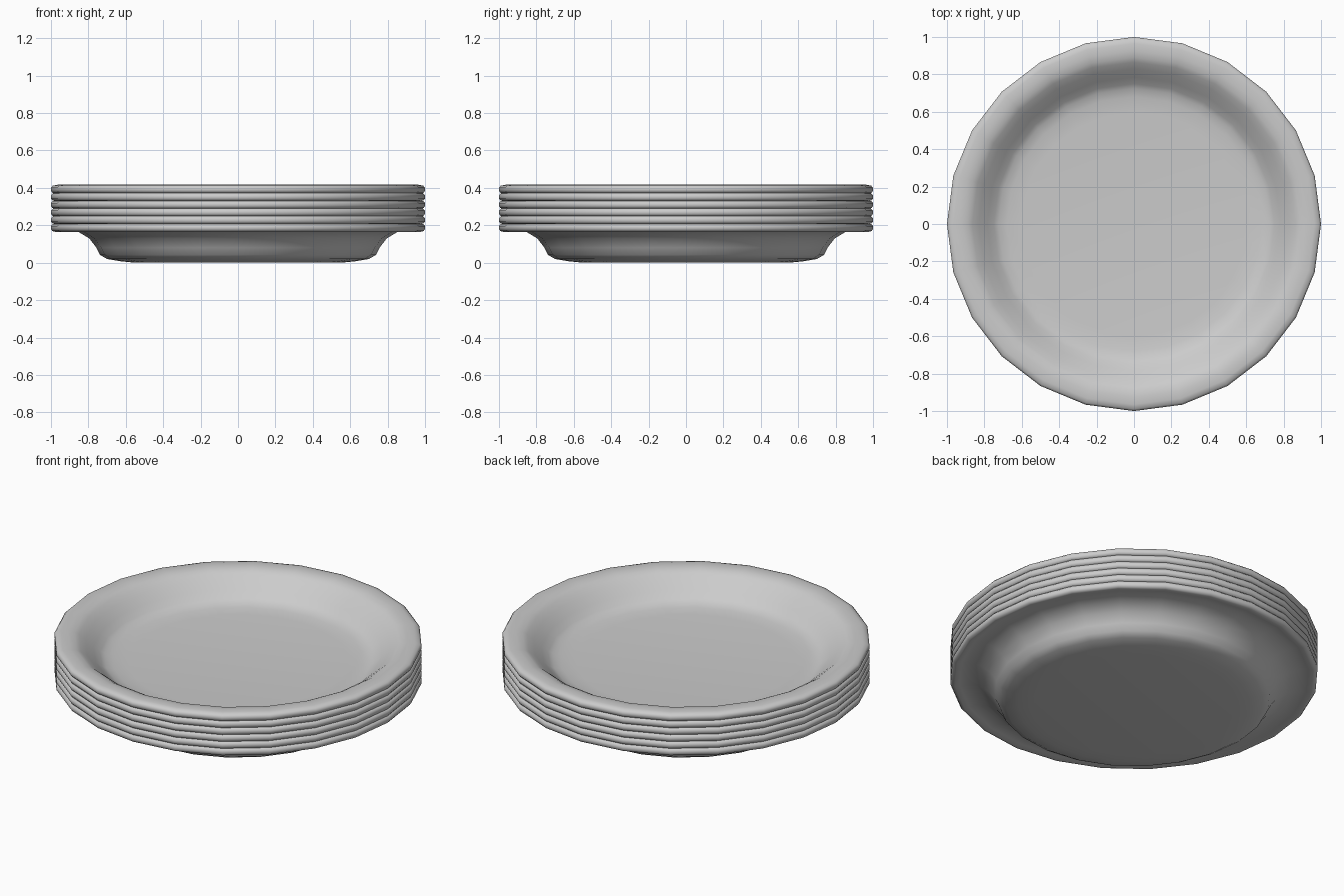
import bpy
import bmesh
import math

if "Cube" in bpy.data.objects:
    bpy.data.objects.remove(bpy.data.objects["Cube"], do_unlink=True)

SIDES = 24
PLATES = 6
SPACING = 0.041

# Glazed ceramic
ceramic = bpy.data.materials.new("grey_ceramic")
ceramic.use_nodes = True
colour = (0.6, 0.6, 0.6, 1)
ceramic.diffuse_color = colour
ceramic.node_tree.nodes["Principled BSDF"].inputs["Base Color"].default_value = colour

# Plate section (radius, height): underside outwards, round the lip, back over the top
PROFILE = [
    (0, 0), (0.55, 0), (0.63, 0.008), (0.70, 0.02), (0.738, 0.042), (0.757, 0.08),
    (0.795, 0.13), (0.85, 0.163), (0.91, 0.174), (0.95, 0.172), (0.975, 0.165),
    (0.992, 0.169), (1.0, 0.18), (1.0, 0.196), (0.99, 0.207), (0.965, 0.212),
    (0.925, 0.212), (0.89, 0.206), (0.865, 0.193), (0.83, 0.166), (0.785, 0.128),
    (0.75, 0.097), (0.725, 0.083), (0.68, 0.073), (0.60, 0.067), (0, 0.067),
]


def lathe_mesh(name, profile):
    """Turn a section around the z axis."""
    bm = bmesh.new()
    verts = [bm.verts.new((r, 0, z)) for r, z in profile]
    edges = [bm.edges.new(pair) for pair in zip(verts, verts[1:])]
    bmesh.ops.spin(bm, geom=verts + edges, axis=(0, 0, 1), cent=(0, 0, 0),
                   angle=math.tau, steps=SIDES)
    bmesh.ops.remove_doubles(bm, verts=bm.verts, dist=0.0005)
    bmesh.ops.recalc_face_normals(bm, faces=bm.faces)
    for face in bm.faces:
        face.smooth = True
    mesh = bpy.data.meshes.new(name)
    bm.to_mesh(mesh)
    bm.free()
    mesh.materials.append(ceramic)
    return mesh


# Stack of nested plates
plate_mesh = lathe_mesh("plate", PROFILE)
for i in range(PLATES):
    plate = bpy.data.objects.new(f"plate_{i + 1}", plate_mesh)
    plate.location.z = i * SPACING
    bpy.context.collection.objects.link(plate)
